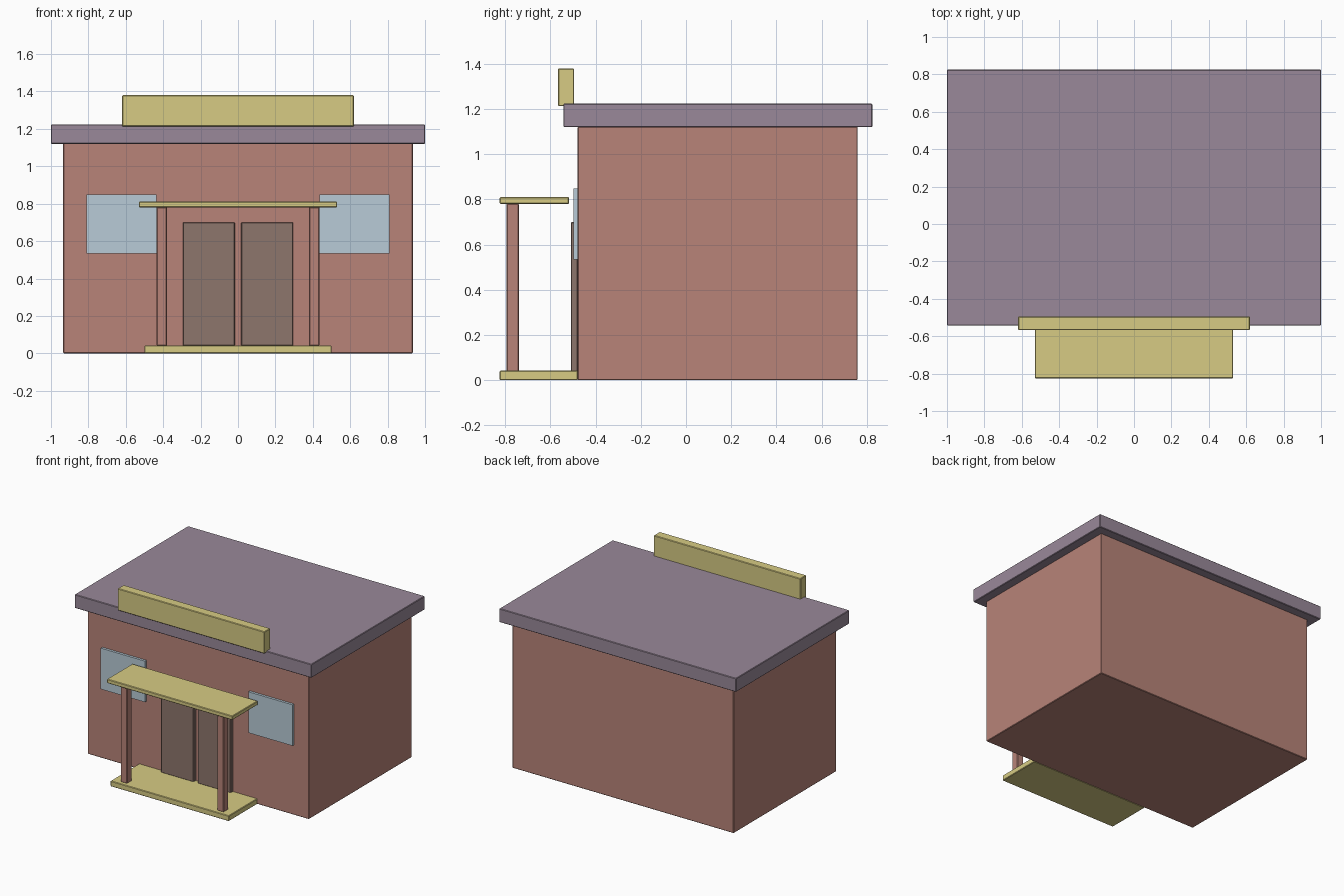
import bpy

if "Cube" in bpy.data.objects:
    bpy.data.objects.remove(bpy.data.objects["Cube"])


def material(name, rgb):
    m = bpy.data.materials.new(name)
    m.diffuse_color = (*rgb, 1)
    m.use_nodes = True
    m.node_tree.nodes["Principled BSDF"].inputs["Base Color"].default_value = m.diffuse_color
    return m


BRICK = material("brick", (0.48, 0.23, 0.19))
SLATE = material("slate", (0.32, 0.25, 0.32))
SAND = material("sand", (0.68, 0.60, 0.23))
WOOD = material("wood", (0.27, 0.18, 0.15))
GLASS = material("glass", (0.48, 0.60, 0.68))


def box(name, x, y, z, mat, bevel=0.004):
    """Box from (min, max) ranges, with a fine chamfer on its edges."""
    spans = (x, y, z)
    bpy.ops.mesh.primitive_cube_add(size=1, location=[(a + b) / 2 for a, b in spans])
    ob = bpy.context.object
    ob.name = name
    ob.scale = [b - a for a, b in spans]
    bpy.ops.object.transform_apply(location=False, rotation=False, scale=True)
    ob.data.materials.append(mat)
    if bevel:
        mod = ob.modifiers.new("chamfer", 'BEVEL')
        mod.width = bevel
        mod.segments = 1
    return ob


# Building shell, overhanging flat roof and blank sign board
box("walls", (-0.935, 0.935), (-0.48, 0.76), (0, 1.122), BRICK)
box("roof", (-1, 1), (-0.543, 0.825), (1.12, 1.224), SLATE)
box("sign_board", (-0.62, 0.62), (-0.567, -0.495), (1.213, 1.38), SAND)

# Porch step and canopy
box("porch_step", (-0.5, 0.5), (-0.825, -0.478), (0, 0.042), SAND)
box("porch_canopy", (-0.53, 0.53), (-0.825, -0.518), (0.78, 0.811), SAND)

# Mirrored posts, doors and windows
for side, s in (("left", -1), ("right", 1)):
    def span(a, b):
        return tuple(sorted((s * a, s * b)))
    box(f"porch_post_{side}", span(0.38, 0.435), (-0.795, -0.74), (0.04, 0.782), BRICK)
    box(f"door_{side}", span(0.017, 0.295), (-0.51, -0.478), (0.04, 0.70), WOOD)
    box(f"window_{side}", span(0.437, 0.81), (-0.499, -0.478), (0.535, 0.848), GLASS, 0)
